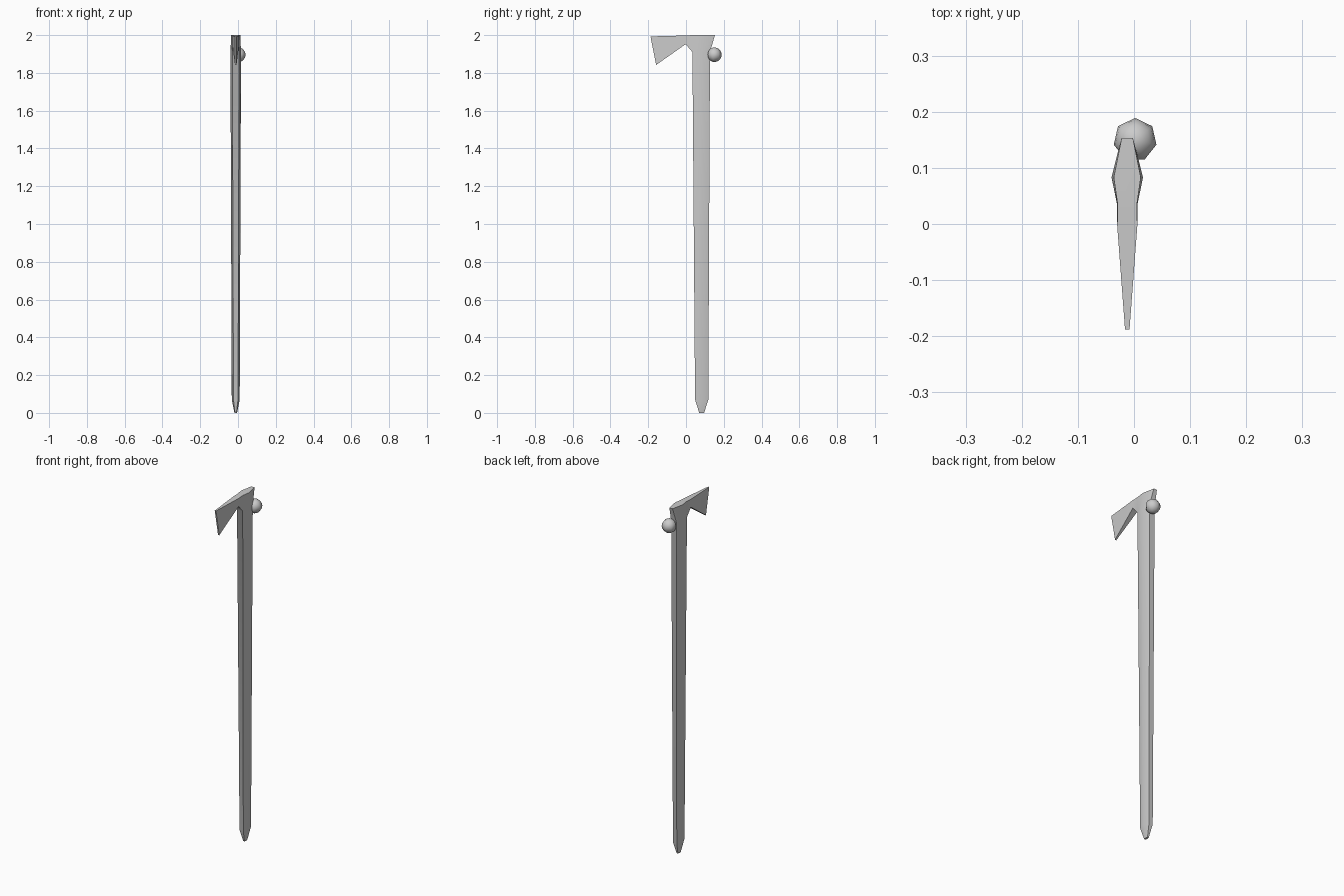
import bpy, bmesh
from mathutils import Matrix

if "Cube" in bpy.data.objects:
    bpy.data.objects.remove(bpy.data.objects["Cube"])

CX = -0.012  # centre plane of the tool


def finish(bm, name, angle):
    bmesh.ops.recalc_face_normals(bm, faces=bm.faces)
    me = bpy.data.meshes.new(name)
    bm.to_mesh(me)
    bm.free()
    ob = bpy.data.objects.new(name, me)
    bpy.context.collection.objects.link(ob)
    bpy.ops.object.select_all(action='DESELECT')
    ob.select_set(True)
    bpy.context.view_layer.objects.active = ob
    bpy.ops.object.shade_smooth_by_angle(angle=angle)
    return ob


def bridge(bm, a, b):
    n = len(a)
    for i in range(n):
        bm.faces.new((a[i], a[(i + 1) % n], b[(i + 1) % n], b[i]))


# Shaft: six-sided rings (z, front y, back y, middle, front and back half widths)
bm = bmesh.new()
rings = []
for z, yf, yb, wm, wf, wb in [
        (0.0, 0.070, 0.096, 0.007, 0.004, 0.004),
        (0.07, 0.048, 0.118, 0.021, 0.012, 0.012),
        (1.91, 0.034, 0.127, 0.028, 0.018, 0.017),
        (2.0, 0.034, 0.153, 0.024, 0.017, 0.010)]:
    ym = 0.083
    pts = [(-wf, yf), (wf, yf), (wm, ym), (wb, yb), (-wb, yb), (-wm, ym)]
    rings.append([bm.verts.new((CX + x, y, z)) for x, y in pts])
for a, b in zip(rings, rings[1:]):
    bridge(bm, a, b)
bm.faces.new(rings[0])
bm.faces.new(rings[-1])

# Blade: grows out of the front face of the head as four-sided sections
root = [rings[2][0], rings[2][1], rings[3][1], rings[3][0]]
bm.faces.remove(bm.faces.get(root))
for yb, zb, yt, zt, w in [(-0.002, 1.952, -0.002, 1.998, 0.018),
                          (-0.158, 1.842, -0.188, 1.993, 0.004)]:
    sec = [bm.verts.new((CX + x, y, z)) for x, y, z in
           [(-w, yb, zb), (w, yb, zb), (w, yt, zt), (-w, yt, zt)]]
    bridge(bm, root, sec)
    root = sec
bm.faces.new(root)
finish(bm, "handle_and_blade", 0.9)

# Round knob behind the head
bm = bmesh.new()
bmesh.ops.create_uvsphere(bm, u_segments=7, v_segments=8, radius=0.039,
                          matrix=Matrix.Translation((0.002, 0.150, 1.896)))
finish(bm, "knob", 1.2)
